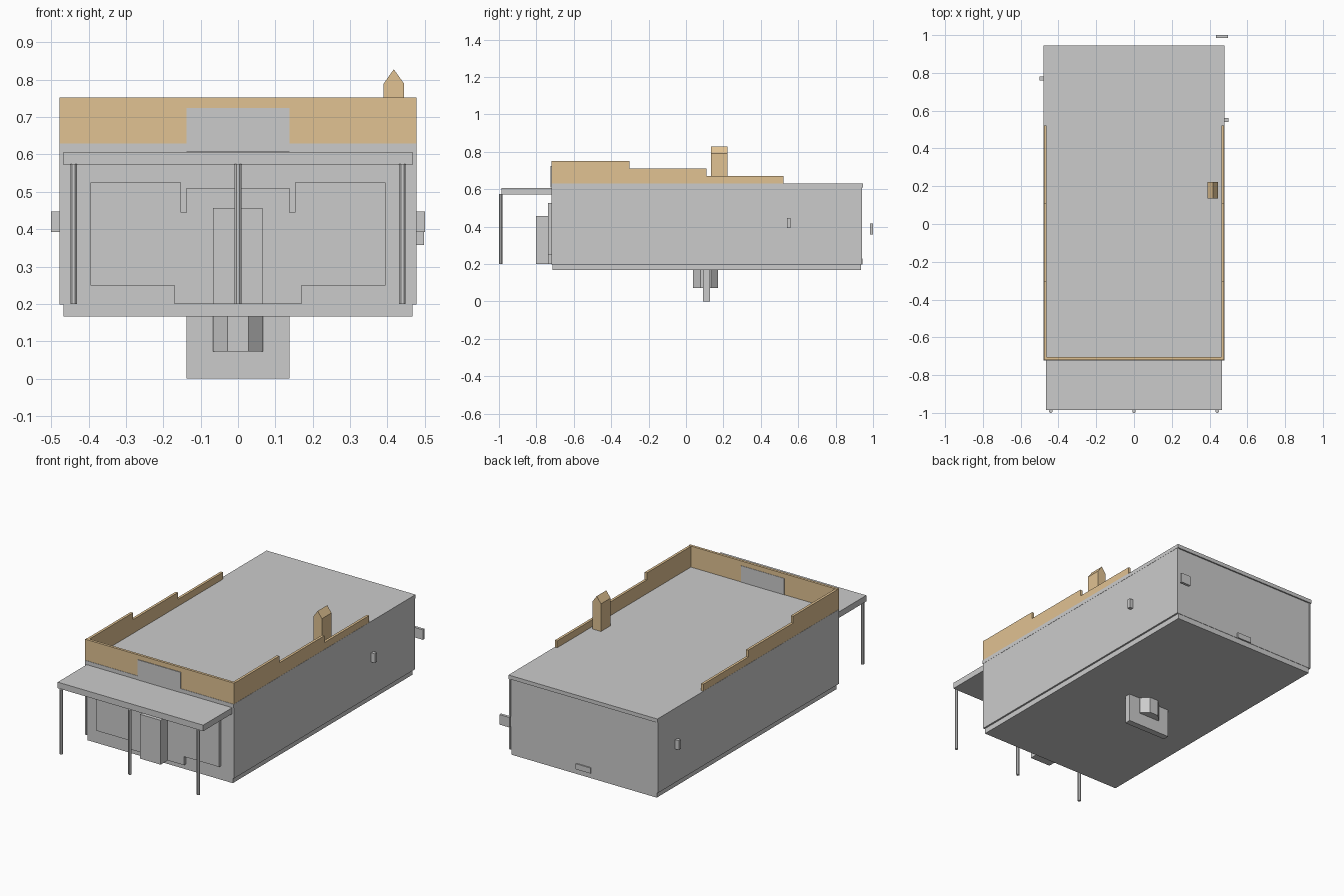
import bpy, bmesh, math

if "Cube" in bpy.data.objects:
    bpy.data.objects.remove(bpy.data.objects["Cube"])

brown = bpy.data.materials.new("brown_wood")
brown.diffuse_color = (0.75, 0.54, 0.29, 1)
brown.use_nodes = True
brown.node_tree.nodes["Principled BSDF"].inputs["Base Color"].default_value = brown.diffuse_color


def finish(name, bm, mat=None):
    bmesh.ops.recalc_face_normals(bm, faces=bm.faces)
    me = bpy.data.meshes.new(name)
    bm.to_mesh(me)
    bm.free()
    ob = bpy.data.objects.new(name, me)
    bpy.context.collection.objects.link(ob)
    if mat:
        me.materials.append(mat)
    return ob


def box(name, x, y, z, mat=None):
    bm = bmesh.new()
    bmesh.ops.create_cube(bm, size=1)
    for v in bm.verts:
        for i, (a, b) in enumerate((x, y, z)):
            v.co[i] = a if v.co[i] < 0 else b
    return finish(name, bm, mat)


def prism(name, pts, axis, a, b, mat=None):
    """Extrude a 2D outline along the x, y or z axis from a to b."""
    def place(p, d):
        return {"x": (d, p[0], p[1]), "y": (p[0], d, p[1]), "z": (p[0], p[1], d)}[axis]
    bm = bmesh.new()
    face = bm.faces.new([bm.verts.new(place(p, a)) for p in pts])
    new = bmesh.ops.extrude_face_region(bm, geom=[face])["geom"]
    for v in new:
        if isinstance(v, bmesh.types.BMVert):
            v.co["xyz".index(axis)] = b
    return finish(name, bm, mat)


def octagon(cx, cy, r):
    return [(cx + r * math.cos(math.pi * (k + .5) / 4),
             cy + r * math.sin(math.pi * (k + .5) / 4)) for k in range(8)]


# Shell: floor, walls and flat roof
box("floor", (-.467, .467), (-.715, .935), (.167, .2))
for s, side in ((-1, "left"), (1, "right")):
    box(side + "_wall", sorted((s * .467, s * .477)), (-.72, .94), (.198, .61))
box("front_wall", (-.467, .467), (-.718, -.708), (.198, .61))
box("back_wall", (-.467, .467), (.927, .937), (.198, .61))
box("roof", (-.478, .478), (-.722, .945), (.608, .63))

# Stepped parapet
box("front_parapet", (-.477, .477), (-.72, -.705), (.63, .752), brown)
steps = [(-.705, .63), (-.705, .75), (-.302, .75), (-.302, .71),
         (.11, .71), (.11, .67), (.522, .67), (.522, .63)]
for s, side in ((-1, "left"), (1, "right")):
    prism(side + "_parapet", steps, "x", s * .462, s * .477, brown)

# Sign board set through the front parapet
box("sign_board", (-.138, .138), (-.7235, -.703), (.608, .725))

# Chimney with a gabled top
prism("chimney", [(.39, .63), (.39, .79), (.417, .828), (.444, .79), (.444, .63)],
      "y", .135, .223, brown)

# Shop front: windows and door surround in one raised plate
half = [(.17, .2), (.17, .25), (.395, .25), (.395, .525),
        (.153, .525), (.153, .445), (.138, .445), (.138, .51)]
prism("shop_front", half + [(-x, z) for x, z in reversed(half)], "y", -.737, -.715)
box("entrance_door", (-.067, .065), (-.802, -.73), (.2, .457))

# Porch
box("porch_roof", (-.467, .467), (-.986, -.72), (.572, .607))
for x, side in ((-.44, "left"), (0, "middle"), (.44, "right")):
    prism(side + "_porch_post", octagon(x, -.991, .0095), "z", .2, .574)

# Small fittings on the side and back walls
box("left_wall_fitting", (-.5, -.475), (.76, .78), (.393, .447))
box("right_wall_fitting", (.475, .5), (.54, .56), (.393, .447))
box("back_fitting", (.434, .498), (.984, 1.0), (.358, .416))
box("back_step", (-.047, .047), (.93, .944), (.198, .23))

# Fixtures below the floor
box("under_floor_panel", (-.138, .138), (.09, .127), (0, .168))
prism("under_floor_pedestal", octagon(0, .105, .072), "z", .073, .168)
